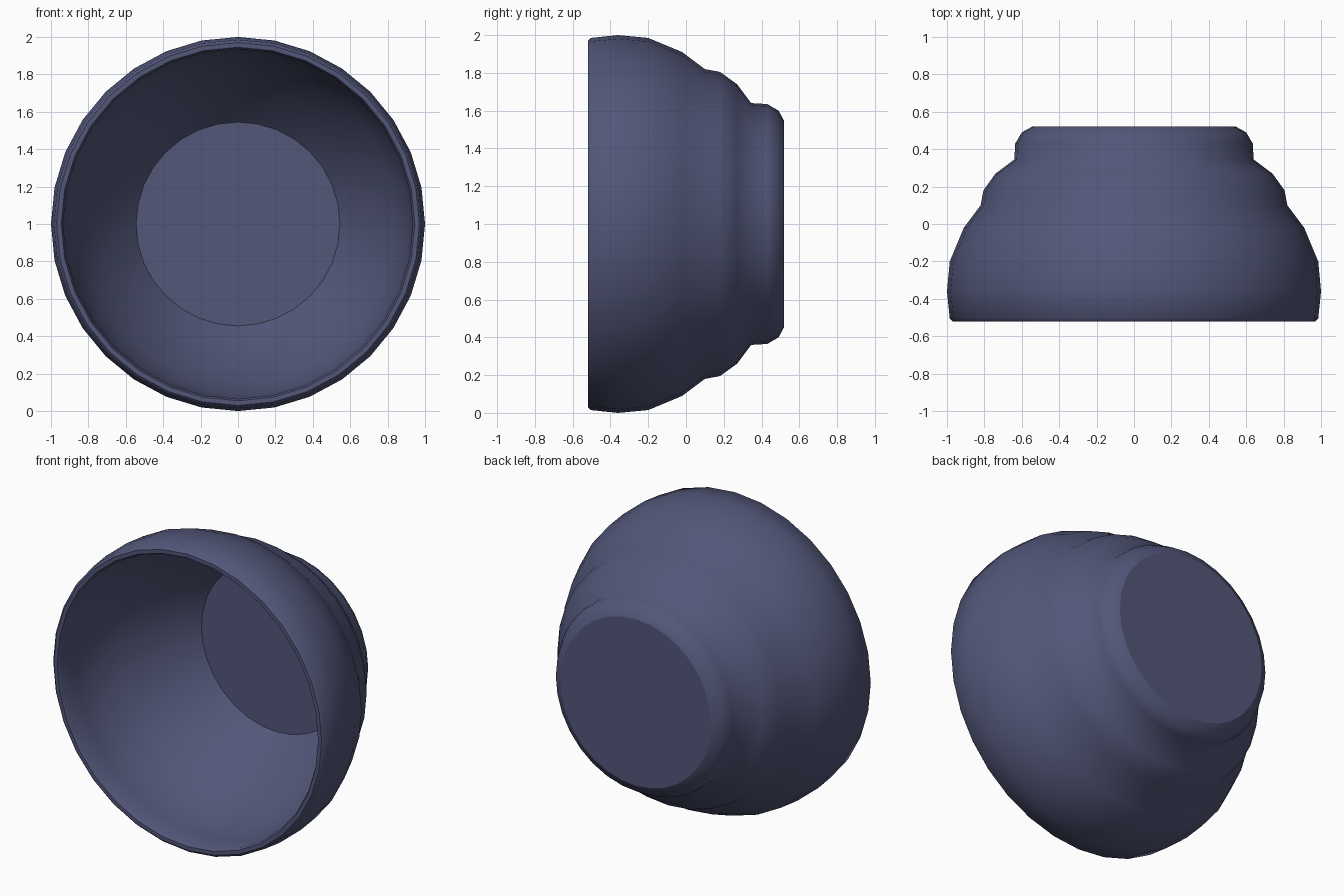
import bpy, bmesh
from math import sin, cos, pi

if "Cube" in bpy.data.objects:
    bpy.data.objects.remove(bpy.data.objects["Cube"])

SEGMENTS = 32

# Bowl profile as (radius, y): outer foot -> stepped wall -> rim -> inner wall -> inner floor
outer = [(0.545, 0.52), (0.60, 0.49), (0.635, 0.43), (0.64, 0.345), (0.74, 0.27),
         (0.805, 0.18), (0.82, 0.10), (0.91, -0.02), (0.985, -0.20), (1.0, -0.36),
         (0.985, -0.505), (0.97, -0.52)]
inner = [(0.945, -0.52), (0.935, -0.505), (0.935, -0.36), (0.915, -0.20), (0.845, -0.02),
         (0.755, 0.13), (0.655, 0.28), (0.545, 0.40)]
profile = outer + inner

bm = bmesh.new()
rings = []
for r, y in profile:
    rings.append([bm.verts.new((r * sin(2 * pi * i / SEGMENTS), y,
                                1 + r * cos(2 * pi * i / SEGMENTS)))
                  for i in range(SEGMENTS)])

# Walls, smooth except for the flat rim band
for k, (a, b) in enumerate(zip(rings, rings[1:])):
    for i in range(SEGMENTS):
        j = (i + 1) % SEGMENTS
        face = bm.faces.new((a[i], a[j], b[j], b[i]))
        face.smooth = k != len(outer) - 1

# Flat foot and flat inner floor
for ring in (rings[0], rings[-1]):
    bm.faces.new(ring).smooth = False

bmesh.ops.recalc_face_normals(bm, faces=bm.faces)
mesh = bpy.data.meshes.new("bowl")
bm.to_mesh(mesh)
bm.free()
bowl = bpy.data.objects.new("bowl", mesh)
bpy.context.collection.objects.link(bowl)

# Dark blue glaze
glaze = bpy.data.materials.new("blue_glaze")
glaze.diffuse_color = (0.085, 0.095, 0.19, 1)
glaze.use_nodes = True
glaze.node_tree.nodes["Principled BSDF"].inputs["Base Color"].default_value = glaze.diffuse_color
mesh.materials.append(glaze)
